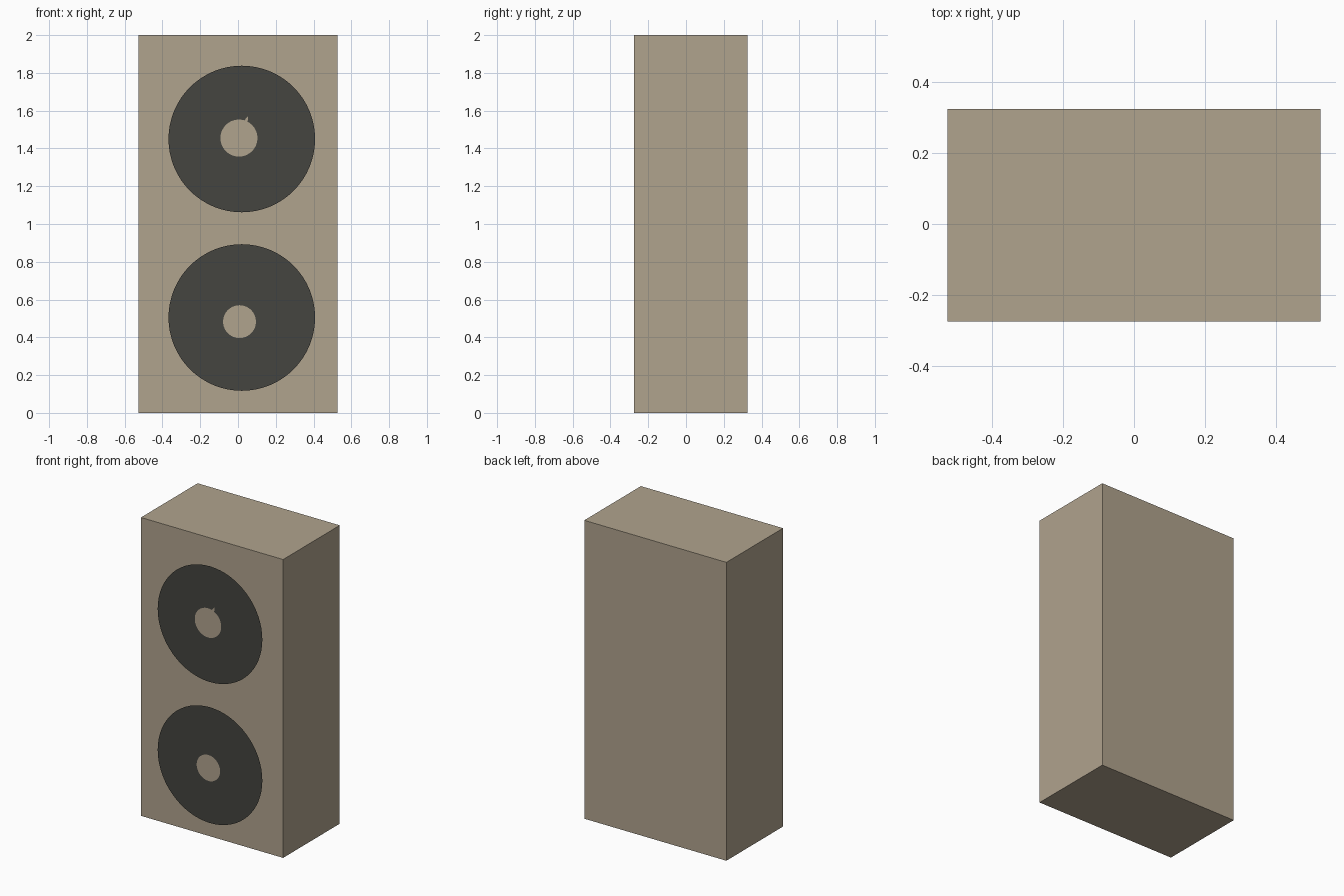
import bpy, bmesh, math

if "Cube" in bpy.data.objects:
    bpy.data.objects.remove(bpy.data.objects["Cube"])


def material(name, rgb):
    m = bpy.data.materials.new(name)
    m.diffuse_color = (*rgb, 1.0)
    m.use_nodes = True
    m.node_tree.nodes["Principled BSDF"].inputs["Base Color"].default_value = m.diffuse_color
    return m


beige = material("beige_cabinet", (0.434, 0.366, 0.270))
charcoal = material("charcoal_cone", (0.058, 0.058, 0.050))


def add_object(name, bm, mats):
    mesh = bpy.data.meshes.new(name)
    bm.to_mesh(mesh)
    bm.free()
    for m in mats:
        mesh.materials.append(m)
    ob = bpy.data.objects.new(name, mesh)
    bpy.context.collection.objects.link(ob)
    return ob


# Plain box cabinet
bm = bmesh.new()
bmesh.ops.create_cube(bm, size=1.0)
bmesh.ops.scale(bm, vec=(1.054, 0.60, 2.0), verts=bm.verts)
bmesh.ops.translate(bm, vec=(0, 0.025, 1.0), verts=bm.verts)
add_object("cabinet", bm, [beige])


def speaker(name, z, hub_x, hub_z, hub_r, notch=None):
    """Flat disc just in front of the cabinet with a beige off-centre hub."""
    n, y = 64, -0.325
    bm = bmesh.new()
    outer, inner = [], []
    for i in range(n):
        a = 2 * math.pi * i / n
        c, s = math.cos(a), math.sin(a)
        r = 0.125 if i == notch else hub_r
        outer.append(bm.verts.new((0.02 + 0.388 * c, y, z + 0.388 * s)))
        inner.append(bm.verts.new((hub_x + r * c, y, hub_z + r * s)))
    # dark ring
    for i in range(n):
        j = (i + 1) % n
        bm.faces.new((inner[i], outer[i], outer[j], inner[j]))
    # beige hub
    bm.faces.new(inner).material_index = 1
    return add_object(name, bm, [charcoal, beige])


speaker("upper_speaker", 1.45, 0.005, 1.455, 0.098, notch=12)
speaker("lower_speaker", 0.505, 0.008, 0.483, 0.087)
